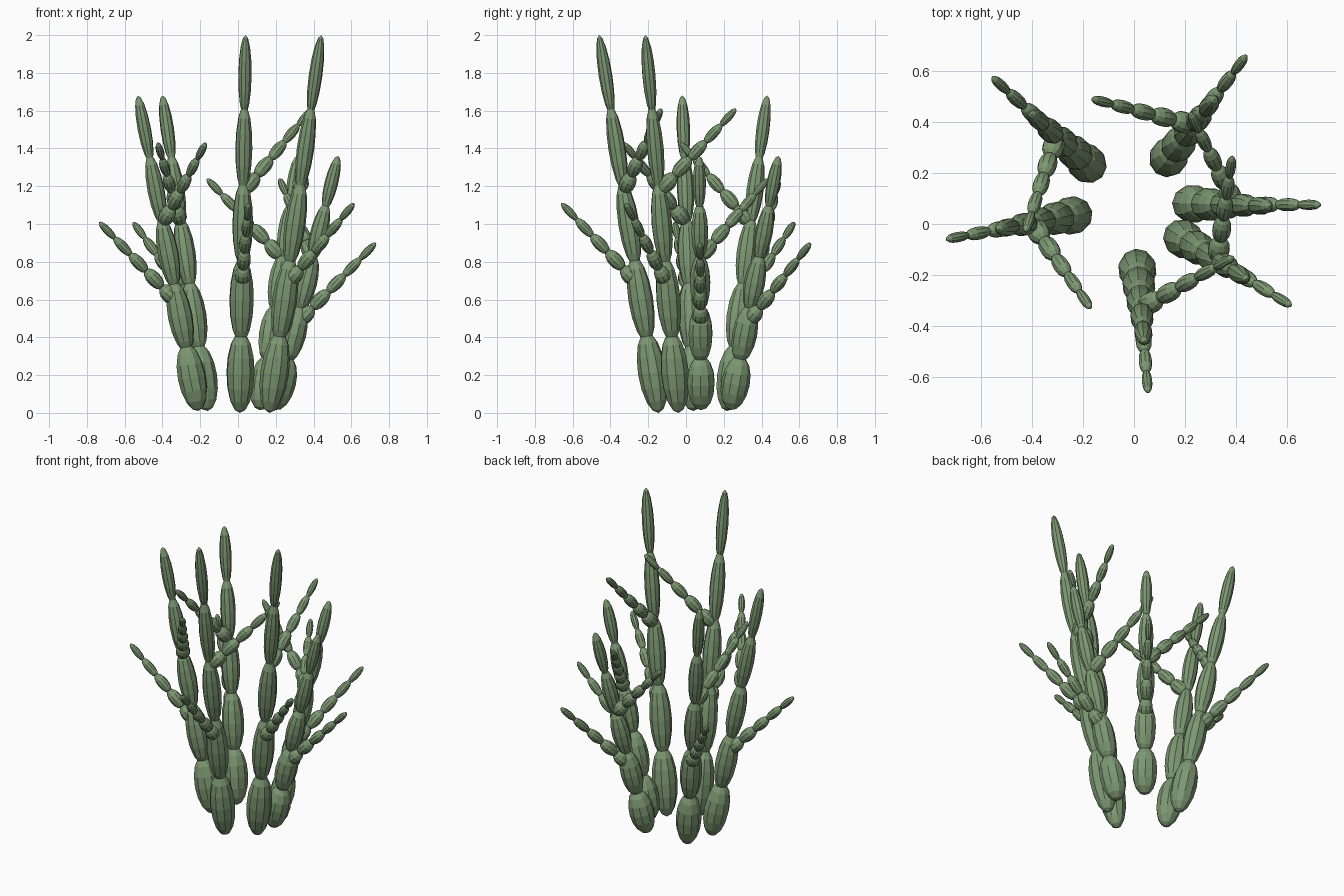
import bpy, bmesh
from mathutils import Vector, Matrix

cube = bpy.data.objects.get("Cube")
if cube:
    bpy.data.objects.remove(cube, do_unlink=True)

green = bpy.data.materials.new("cactus_green")
green.use_nodes = True
COLOUR = (0.205, 0.315, 0.17, 1)
green.diffuse_color = COLOUR
green.node_tree.nodes["Principled BSDF"].inputs["Base Color"].default_value = COLOUR


def beaded_shoot(name, start, end, r0, r1, count=5, overlap=0.07):
    """A straight chain of faceted, overlapping pods tapering towards the tip."""
    start, end = Vector(start), Vector(end)
    axis = end - start
    turn = axis.to_track_quat('Z', 'Y').to_matrix().to_4x4()
    bm = bmesh.new()
    for i in range(count):
        a = max(0, i - overlap) / count
        b = min(count, i + 1 + overlap) / count
        r = r0 + (r1 - r0) * i / (count - 1)
        half = axis.length * (b - a) / 2
        place = Matrix.Translation(start + axis * (a + b) / 2)
        size = Matrix.Diagonal((r, r, half, 1))
        bmesh.ops.create_uvsphere(bm, u_segments=10, v_segments=8, radius=1,
                                  matrix=place @ turn @ size)
    mesh = bpy.data.meshes.new(name)
    bm.to_mesh(mesh)
    bm.free()
    mesh.materials.append(green)
    obj = bpy.data.objects.new(name, mesh)
    bpy.context.collection.objects.link(obj)


# Each plant: stem base, stem tip, then (height on stem, tip) of both branches
plants = {
    "front": ((0.01, -0.145, 0), (0.04, -0.46, 2.0),
              (0.68, (0.055, -0.66, 1.11)), (1.17, (0.39, -0.13, 1.61))),
    "front_left": ((0.165, -0.04, 0), (0.44, -0.215, 2.0),
                   (0.68, (0.615, -0.32, 1.11)), (1.17, (0.385, 0.265, 1.61))),
    "left": ((0.195, 0.08, 0.015), (0.53, 0.07, 1.36),
             (0.47, (0.73, 0.075, 0.9)), (0.82, (0.22, 0.435, 1.24))),
    "back_left": ((0.115, 0.235, 0.015), (0.315, 0.49, 1.36),
                  (0.47, (0.44, 0.66, 0.9)), (0.82, (-0.165, 0.49, 1.24))),
    "back_right": ((-0.16, 0.215, 0.01), (-0.40, 0.43, 1.68),
                   (0.58, (-0.555, 0.575, 1.01)), (1.0, (-0.425, -0.03, 1.43))),
    "right": ((-0.21, 0.04, 0.01), (-0.53, -0.02, 1.68),
              (0.58, (-0.735, -0.06, 1.01)), (1.0, (-0.17, -0.33, 1.43))),
}

for side, (base, tip, lower, upper) in plants.items():
    base, tip = Vector(base), Vector(tip)
    beaded_shoot(side + "_stem", base, tip, 0.076, 0.036)
    # Branches spring from the stem at the given height
    for label, (height, end) in (("lower", lower), ("upper", upper)):
        root = base.lerp(tip, (height - base.z) / (tip.z - base.z))
        beaded_shoot(f"{side}_{label}_branch", root, end, 0.044, 0.021)
